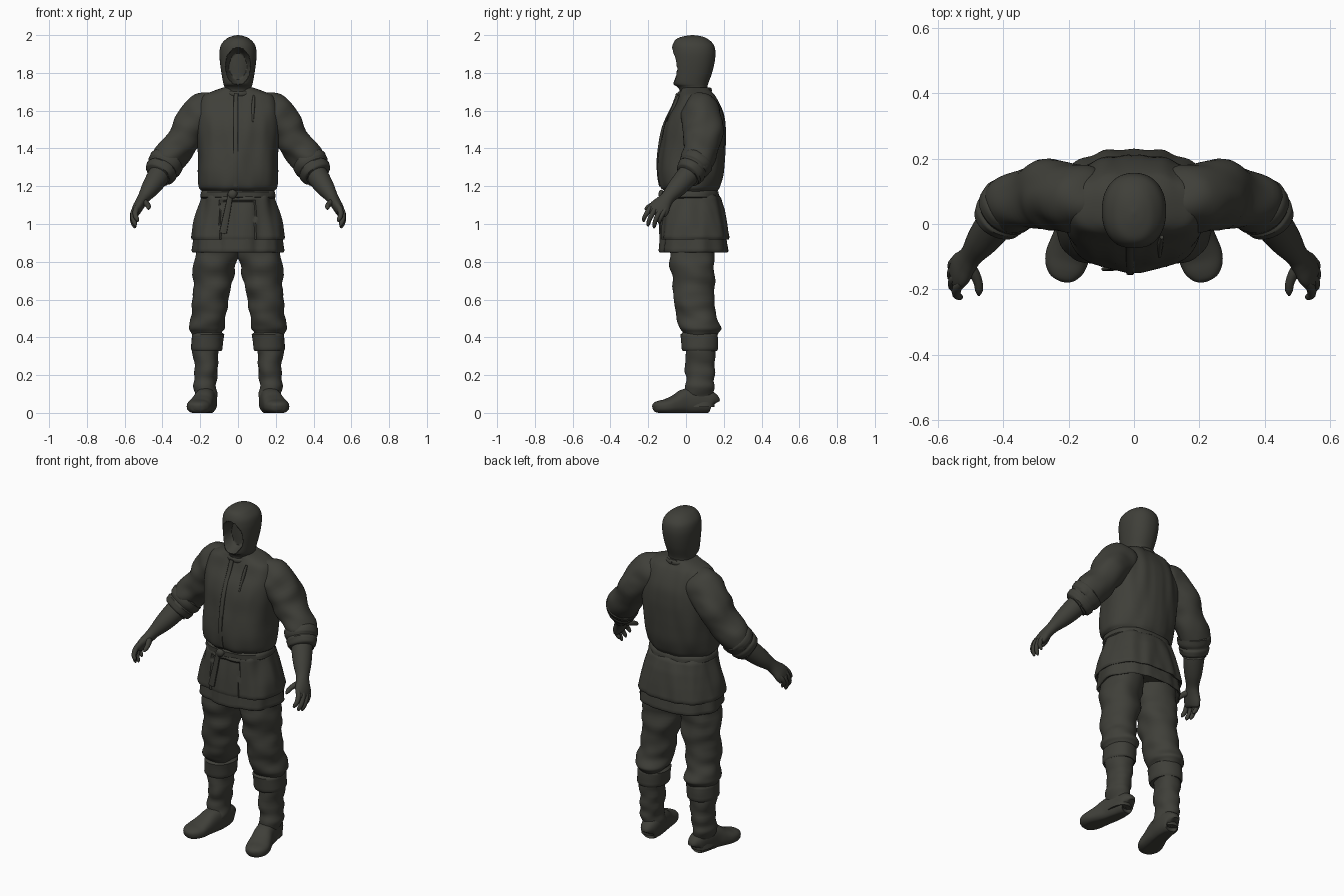
import bpy, bmesh, math
from mathutils import Vector, noise

cloth = bpy.data.materials.new("dark olive grey")
cloth.diffuse_color = (0.05, 0.05, 0.041, 1)


def resample(rows, steps, smooth):
    """Interpolate rows of numbers, straight or as a Catmull-Rom curve."""
    out = []
    for i in range(len(rows) - 1):
        p1, p2 = rows[i], rows[i + 1]
        p0, p3 = rows[max(i - 1, 0)], rows[min(i + 2, len(rows) - 1)]
        for s in range(steps):
            t = s / steps
            if smooth:
                out.append([b + 0.5 * t * (c - a + t * (2*a - 5*b + 4*c - d + t * (3*(b - c) + d - a)))
                            for a, b, c, d in zip(p0, p1, p2, p3)])
            else:
                out.append([b + t * (c - b) for b, c in zip(p1, p2)])
    return out + [list(rows[-1])]


def build(name, rings, tweak=None, fold=0.0, freq=(1, 1, 1)):
    """Skin a list of (centre, points) rings; folds are gentle cloth noise."""
    bm = bmesh.new()
    loops = []
    for c, pts in rings:
        loop = []
        for p in pts:
            if fold:
                q = Vector((abs(p.x) * freq[0], p.y * freq[1], p.z * freq[2]))
                d = p - c
                if d.length > 1e-5:
                    p = p + d.normalized() * fold * noise.noise(q)
            if tweak:
                p = tweak(p)
            loop.append(bm.verts.new(p))
        loops.append(loop)
    n = len(loops[0])
    for a, b in zip(loops, loops[1:]):
        for i in range(n):
            j = (i + 1) % n
            bm.faces.new((a[i], a[j], b[j], b[i]))
    bm.faces.new(loops[0][::-1])
    bm.faces.new(loops[-1])
    bmesh.ops.recalc_face_normals(bm, faces=bm.faces)
    me = bpy.data.meshes.new(name)
    bm.to_mesh(me)
    bm.free()
    me.materials.append(cloth)
    for f in me.polygons:
        f.use_smooth = True
    me.set_sharp_from_angle(angle=math.radians(50))
    ob = bpy.data.objects.new(name, me)
    bpy.context.collection.objects.link(ob)
    return ob


def oval(n, e):
    pw = lambda v: math.copysign(abs(v) ** (2 / e), v)
    return [(pw(math.cos(2 * math.pi * i / n)), pw(math.sin(2 * math.pi * i / n))) for i in range(n)]


def loft(name, rows, steps=5, smooth=True, n=64, e=2.2, sx=1, **kw):
    """Stacked level rings: (z, x_min, x_max, y_front, y_back)."""
    rings = []
    for z, x0, x1, y0, y1 in resample(rows, steps, smooth):
        c = Vector((sx * (x0 + x1) / 2, (y0 + y1) / 2, z))
        rings.append((c, [c + Vector((sx * u * (x1 - x0) / 2, v * (y1 - y0) / 2, 0)) for u, v in oval(n, e)]))
    return build(name, rings, **kw)


def body(rows):
    return [(z, -r, r, y0, y1) for z, r, y0, y1 in rows]


def tube(name, rows, steps=5, smooth=True, n=24, e=2.0, sx=1, ref=(0, 1, 0), **kw):
    """Tube along a path: (x, y, z, half width, half depth along ref)."""
    rows = resample([(sx * r[0],) + tuple(r[1:]) for r in rows], steps, smooth)
    pos = [Vector(r[:3]) for r in rows]
    rings = []
    for i, r in enumerate(rows):
        t = (pos[min(i + 1, len(pos) - 1)] - pos[max(i - 1, 0)]).normalized()
        v = Vector(ref)
        v = (v - t * v.dot(t)).normalized()
        u = t.cross(v)
        rings.append((pos[i], [pos[i] + u * a * r[3] + v * b * r[4] for a, b in oval(n, e)]))
    return build(name, rings, **kw)


# Hooded head with a hollow face
def hollow(p):
    d = (p.x / 0.064) ** 2 + ((p.z - 1.835) / 0.095) ** 2
    if p.y < 0.03 and d < 1:
        p = p + Vector((0, 0.012 + 0.06 * min(1, 2.2 * (1 - d)), 0))
    return p


loft("hooded_head", body([
    (1.64, .072, -.03, .115), (1.70, .07, -.032, .11), (1.725, .072, -.045, .113), (1.745, .078, -.07, .118),
    (1.80, .088, -.074, .138), (1.86, .096, -.076, .152), (1.91, .098, -.076, .156), (1.95, .089, -.07, .146),
    (1.98, .062, -.05, .115), (1.994, .033, -.01, .08), (2.0, .004, .03, .04)]),
    steps=7, n=112, tweak=hollow)

# Shirt body
loft("shirt", body([
    (1.155, .18, -.105, .16), (1.175, .187, -.115, .165), (1.20, .203, -.138, .178), (1.27, .21, -.147, .2),
    (1.35, .21, -.145, .21), (1.42, .215, -.135, .212), (1.50, .225, -.12, .21), (1.57, .23, -.095, .202),
    (1.63, .222, -.062, .182), (1.675, .19, -.045, .16), (1.70, .14, -.035, .14), (1.722, .08, -.03, .125)]),
    n=112, e=2.3, fold=.012, freq=(15, 9, 4))

# Collar, front placket and chest crease
tube("collar", [(.083 * math.sin(a), .046 + .083 * math.cos(a), 1.708 - .02 * (1 - math.cos(a)) / 2, .008, .014)
                for a in [i * math.pi / 12 for i in range(25)]], steps=2, n=12, ref=(0, 0, 1))
tube("placket", [(-.01, -.045, 1.69, .012, .008), (-.012, -.066, 1.63, .012, .008), (-.012, -.12, 1.51, .012, .008),
                 (-.012, -.146, 1.37, .012, .007), (-.012, -.147, 1.27, .012, .007),
                 (-.012, -.136, 1.2, .012, .007)], n=12, e=4)
tube("chest_crease", [(.085, -.04, 1.68, .006, .006), (.08, -.063, 1.62, .009, .012),
                      (.078, -.098, 1.54, .005, .006)], n=10)

# Jacket skirt, open at the front, over a longer under skirt
def front_opening(p):
    if p.y < 0 and -.095 < p.x < .092 and p.z < 1.12:
        p = p + Vector((0, .014, 0))
    return p


loft("jacket_skirt", body([
    (1.165, .18, -.105, .16), (1.14, .2, -.122, .182), (1.08, .216, -.13, .2), (1.0, .236, -.139, .215),
    (.93, .25, -.146, .226), (.918, .246, -.143, .222), (.922, .236, -.132, .212), (.95, .228, -.125, .205)]),
    smooth=False, n=128, e=2.4, fold=.016, freq=(16, 12, 3), tweak=front_opening)
loft("under_skirt", body([
    (1.05, .2, -.115, .18), (.93, .234, -.128, .21), (.858, .242, -.136, .221), (.85, .238, -.132, .217),
    (.855, .228, -.122, .207), (.9, .21, -.11, .19)]),
    smooth=False, n=112, e=2.4, fold=.014, freq=(18, 12, 3))

# Belt with knot and hanging tail
loft("belt", body([(1.135, .188, -.115, .168), (1.142, .198, -.124, .177), (1.17, .194, -.124, .174),
                   (1.178, .184, -.113, .166)]), steps=2, smooth=False, n=80, e=2.3,
     fold=.006, freq=(14, 10, 6))
tube("belt_knot", [(-.055, -.124, 1.152, .006, .005), (-.04, -.13, 1.155, .022, .014),
                   (-.02, -.13, 1.16, .022, .014), (-.005, -.124, 1.162, .006, .005)], n=14)
tube("belt_tail", [(-.04, -.13, 1.16, .014, .007), (-.052, -.132, 1.09, .016, .007),
                   (-.066, -.135, 1.02, .018, .007), (-.08, -.138, .95, .02, .006)], n=12, e=4)

for side, sx in (("left", 1), ("right", -1)):
    # Sleeve and rolled cuff
    tube(side + "_sleeve", [
        (.12, .07, 1.60, .085, .08), (.165, .078, 1.592, .1, .1), (.218, .085, 1.555, .102, .106),
        (.27, .09, 1.475, .094, .104), (.33, .082, 1.395, .088, .097), (.385, .06, 1.325, .086, .088),
        (.40, .045, 1.3, .07, .075)], n=48, sx=sx, fold=.016, freq=(9, 9, 14))
    tube(side + "_cuff", [
        (.372, .066, 1.338, .08, .08), (.378, .06, 1.33, .093, .09), (.39, .045, 1.307, .09, .087),
        (.398, .036, 1.294, .079, .08), (.403, .03, 1.286, .086, .084), (.415, .014, 1.266, .08, .078),
        (.42, .008, 1.258, .068, .068), (.41, .02, 1.272, .055, .055)],
        steps=3, smooth=False, n=40, sx=sx, fold=.008, freq=(14, 14, 14))
    # Forearm and palm
    tube(side + "_forearm_and_palm", [
        (.40, .04, 1.29, .058, .06), (.43, -.005, 1.24, .057, .057), (.465, -.052, 1.188, .048, .05),
        (.495, -.092, 1.145, .034, .038), (.512, -.115, 1.118, .03, .043), (.53, -.138, 1.088, .028, .055),
        (.543, -.155, 1.06, .022, .053), (.547, -.16, 1.048, .012, .042)], n=28, sx=sx)
    # Fingers and thumb
    fingers = (("index", -.196, 1.075, .533, -.223, 1.012), ("middle", -.172, 1.065, .545, -.2, .988),
               ("ring", -.145, 1.055, .548, -.168, .978), ("little", -.12, 1.06, .546, -.14, 1.0))
    for f, ky, kz, tx, ty, tz in fingers:
        kx = tx + .004
        tube(side + "_" + f + "_finger", [
            (kx - .01, ky + .015, kz + .025, .013, .012), (kx + .004, ky, kz, .015, .014),
            (kx + .006, (ky + ty) / 2 - .006, (kz + tz) / 2, .013, .012),
            (tx, ty, tz + .012, .011, .01), (tx - .003, ty, tz, .004, .004)], steps=3, n=12, sx=sx)
    tube(side + "_thumb", [
        (.515, -.115, 1.125, .018, .016), (.492, -.145, 1.112, .018, .017), (.477, -.178, 1.1, .014, .014),
        (.474, -.203, 1.088, .012, .012), (.475, -.218, 1.078, .004, .004)],
        steps=3, n=12, sx=sx, ref=(1, 0, 0))

    # Baggy trouser leg
    loft(side + "_trouser_leg", [
        (1.0, .0, .2, -.085, .15), (.85, .003, .23, -.092, .15), (.75, .02, .234, -.078, .15),
        (.65, .036, .235, -.066, .148), (.56, .048, .24, -.052, .15), (.495, .06, .252, -.043, .165),
        (.45, .062, .257, -.036, .184), (.425, .08, .243, -.022, .168), (.39, .095, .23, -.005, .15)],
        n=56, sx=sx, fold=.018, freq=(8, 8, 15))
    # Turned-down boot top
    loft(side + "_boot_cuff", [
        (.428, .09, .235, -.015, .155), (.415, .074, .247, -.03, .168), (.38, .078, .247, -.026, .17),
        (.338, .08, .248, -.021, .167), (.328, .085, .242, -.016, .161), (.332, .1, .23, .0, .15)],
        steps=3, smooth=False, n=48, sx=sx, fold=.006, freq=(12, 12, 8))
    # Boot shaft
    loft(side + "_boot_shaft", [
        (.37, .095, .235, -.005, .158), (.27, .104, .233, -.001, .155), (.18, .113, .229, .0, .15),
        (.13, .117, .226, -.002, .147), (.08, .115, .222, -.022, .146), (.03, .115, .215, -.02, .142)],
        n=48, sx=sx, fold=.014, freq=(10, 10, 18))
    # Boot foot with a flat sole
    tube(side + "_boot_foot", [
        (.157, .148, .045, .02, .03), (.158, .135, .055, .044, .055), (.164, .07, .064, .054, .07),
        (.176, .0, .06, .056, .068), (.19, -.05, .046, .062, .052), (.204, -.1, .035, .067, .04),
        (.211, -.14, .032, .058, .033), (.215, -.165, .029, .038, .025), (.217, -.175, .027, .014, .012)],
        n=40, e=2.5, sx=sx, ref=(0, 0, 1), tweak=lambda p: Vector((p.x, p.y, max(p.z, 0))))
